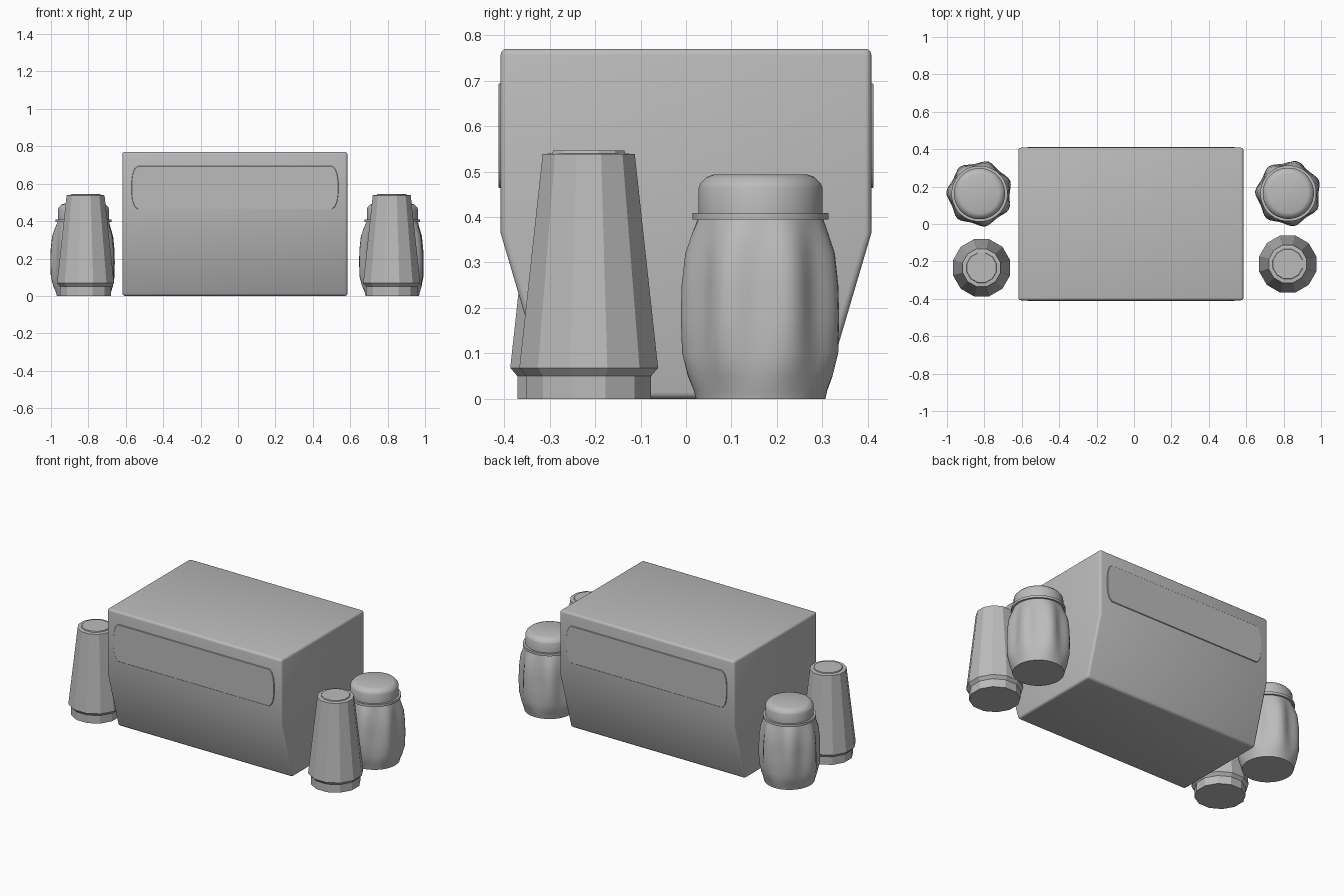
import bpy, bmesh, math

cube = bpy.data.objects.get("Cube")
if cube:
    bpy.data.objects.remove(cube, do_unlink=True)

grey = bpy.data.materials.new("plain_grey")
grey.use_nodes = True
COLOUR = (0.5, 0.5, 0.5, 1)
grey.diffuse_color = COLOUR
grey.node_tree.nodes["Principled BSDF"].inputs["Base Color"].default_value = COLOUR


def finish(bm, name, location=(0, 0, 0), bevel=0, segments=2, smooth=30):
    """Turn a bmesh into a shaded object."""
    bmesh.ops.recalc_face_normals(bm, faces=bm.faces)
    mesh = bpy.data.meshes.new(name)
    bm.to_mesh(mesh)
    bm.free()
    mesh.materials.append(grey)
    obj = bpy.data.objects.new(name, mesh)
    obj.location = location
    bpy.context.collection.objects.link(obj)
    bpy.ops.object.select_all(action="DESELECT")
    obj.select_set(True)
    bpy.context.view_layer.objects.active = obj
    if bevel:
        mod = obj.modifiers.new("rounded_edges", "BEVEL")
        mod.width, mod.segments = bevel, segments
        bpy.ops.object.modifier_apply(modifier=mod.name)
    if smooth:
        bpy.ops.object.shade_smooth_by_angle(angle=math.radians(smooth))
    return obj


def prism(name, points, offset, **options):
    """Extrude a closed outline of 3D points along an offset."""
    bm = bmesh.new()
    face = bm.faces.new([bm.verts.new(p) for p in points])
    result = bmesh.ops.extrude_face_region(bm, geom=[face])
    verts = [v for v in result["geom"] if isinstance(v, bmesh.types.BMVert)]
    bmesh.ops.translate(bm, verts=verts, vec=offset)
    return finish(bm, name, **options)


def turned(name, profile, sides, location, lobes=0, phase=0, **options):
    """Stack rings of (radius, height, lobe depth) and cap both ends."""
    bm = bmesh.new()
    rings = []
    for radius, z, depth in profile:
        ring = []
        for i in range(sides):
            a = 2 * math.pi * i / sides
            r = radius - depth * (1 - math.cos(lobes * (a - phase))) / 2
            ring.append(bm.verts.new((r * math.cos(a + math.pi / sides),
                                      r * math.sin(a + math.pi / sides), z)))
        rings.append(ring)
    for low, high in zip(rings, rings[1:]):
        for i in range(sides):
            j = (i + 1) % sides
            bm.faces.new((low[i], low[j], high[j], high[i]))
    bm.faces.new(rings[0])
    bm.faces.new(rings[-1])
    return finish(bm, name, location, **options)


# Napkin dispenser body with tapered lower half
LEFT, RIGHT = -0.618, 0.585
half = [(0.30, 0), (0.408, 0.365), (0.408, 0.77)]
outline = half + [(-y, z) for y, z in reversed(half)]
prism("dispenser_body", [(LEFT, y, z) for y, z in outline],
      (RIGHT - LEFT, 0, 0), bevel=0.014, segments=3)

# Thin plates with bowed ends on the front and back
MIDDLE = (LEFT + RIGHT) / 2
quarter = [(0.553, 0.03), (0.548, 0.07), (0.537, 0.10), (0.520, 0.115)]
right_end = [(x, -z) for x, z in reversed(quarter)] + quarter
plate = right_end + [(-x, -z) for x, z in right_end]
for side, name in ((-1, "front_plate"), (1, "back_plate")):
    prism(name, [(MIDDLE + x, side * 0.405, 0.579 + z) for x, z in plate],
          (0, side * 0.008, 0), bevel=0.002, segments=1)

# Faceted tapered shakers
shaker = [(0.142, 0, 0), (0.142, 0.05, 0), (0.158, 0.068, 0),
          (0.105, 0.538, 0), (0.083, 0.540, 0), (0.081, 0.546, 0)]
for name, x, y in (("right_shaker", -0.815, -0.234), ("left_shaker", 0.822, -0.214)):
    turned(name, shaker, 12, (x, y, 0), smooth=0)

# Lobed glass jars with collar and domed lid
jar = [(0.143, 0, 0), (0.147, 0.018, 0), (0.161, 0.05, 0.005), (0.175, 0.10, 0.014),
       (0.178, 0.18, 0.022), (0.176, 0.25, 0.022), (0.168, 0.32, 0.018),
       (0.152, 0.365, 0.01), (0.138, 0.396, 0)]
collar = [(0.150, 0.394, 0), (0.150, 0.409, 0)]
lid = [(0.137, 0.409, 0), (0.137, 0.464, 0), (0.133, 0.474, 0),
       (0.119, 0.488, 0), (0.105, 0.493, 0)]
for side, x, y in (("right", -0.826, 0.162), ("left", 0.825, 0.164)):
    turned(side + "_jar", jar, 56, (x, y, 0), lobes=7, phase=math.radians(20), smooth=40)
    turned(side + "_collar", collar, 32, (x, y, 0))
    turned(side + "_lid", lid, 32, (x, y, 0), smooth=40)
